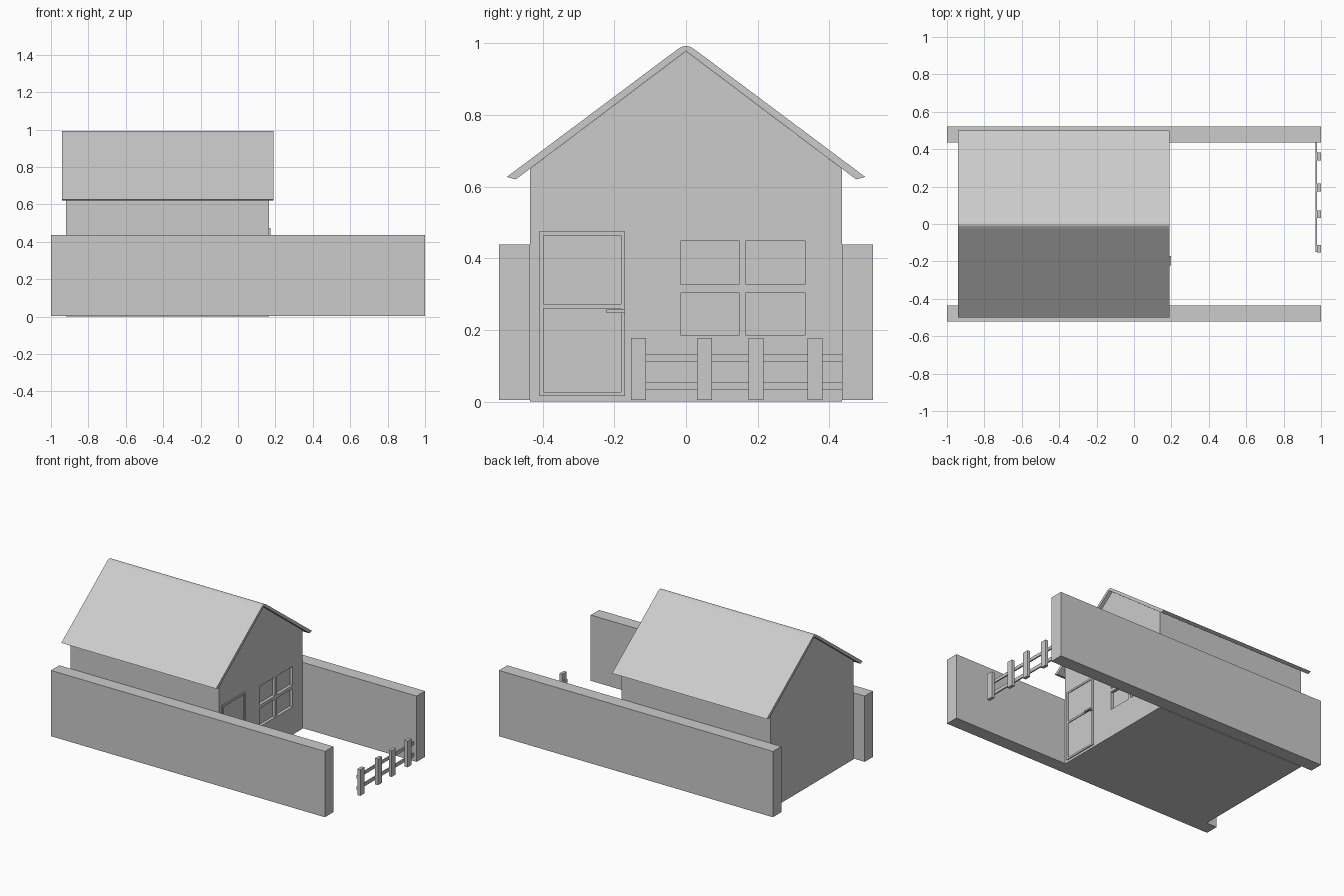
import bpy, bmesh

if "Cube" in bpy.data.objects:
    bpy.data.objects.remove(bpy.data.objects["Cube"])


def mesh_object(name, bm):
    bmesh.ops.recalc_face_normals(bm, faces=bm.faces)
    me = bpy.data.meshes.new(name)
    bm.to_mesh(me)
    bm.free()
    ob = bpy.data.objects.new(name, me)
    bpy.context.collection.objects.link(ob)
    return ob


def boxes(name, specs):
    """One object from boxes given as (x range, y range, z range)."""
    bm = bmesh.new()
    for spec in specs:
        verts = bmesh.ops.create_cube(bm, size=1)["verts"]
        for v in verts:
            v.co = [lo + (c + 0.5) * (hi - lo) for c, (lo, hi) in zip(v.co, spec)]
    return mesh_object(name, bm)


def extrude_profile(name, half, x0, x1):
    """Mirror a half profile of (y, z) points about y = 0 and extrude along x."""
    pts = half + [(-y, z) for y, z in reversed(half) if y > 0]
    bm = bmesh.new()
    face = bm.faces.new([bm.verts.new((x0, y, z)) for y, z in pts])
    ext = bmesh.ops.extrude_face_region(bm, geom=[face])["geom"]
    moved = [g for g in ext if isinstance(g, bmesh.types.BMVert)]
    bmesh.ops.translate(bm, verts=moved, vec=(x1 - x0, 0, 0))
    return mesh_object(name, bm)


FRONT = 0.167  # x of the gable wall with door and window

# House body with gable ends
house = extrude_profile("house_body", [(0.435, 0), (0.435, 0.65), (0, 0.978)], -0.92, FRONT)

# Window panes sunk into the gable wall
panes = [((FRONT - 0.02, FRONT + 0.05), y, z)
         for y in ((-0.014, 0.148), (0.167, 0.332))
         for z in ((0.184, 0.304), (0.326, 0.45))]
cutter = boxes("window_cutter", panes)
cutter.hide_render = True
cutter.hide_viewport = True
cut = house.modifiers.new("window_panes", "BOOLEAN")
cut.operation = "DIFFERENCE"
cut.solver = "EXACT"
cut.object = cutter

# Roof: folded slab with a softened ridge; the slab wraps around over the body
roof_out = [(0.475, 0.62), (0.5, 0.627), (0.025, 0.982), (0.012, 0.99), (0, 0.993)]
roof_in = [(-0.475, 0.62), (0, 0.9785)]
extrude_profile("roof", roof_out, -0.94, 0.19)
roof = bpy.data.objects["roof"]
bpy.data.objects.remove(roof)
bm = bmesh.new()
pts = roof_out + [(-y, z) for y, z in reversed(roof_out) if y > 0] + roof_in[1:]
face = bm.faces.new([bm.verts.new((-0.94, y, z)) for y, z in pts])
ext = bmesh.ops.extrude_face_region(bm, geom=[face])["geom"]
bmesh.ops.translate(bm, verts=[g for g in ext if isinstance(g, bmesh.types.BMVert)],
                    vec=(1.13, 0, 0))
mesh_object("roof", bm)

# Door: thin slab with raised stiles and rails framing two panels
y0, y1, z0, z1, w = -0.41, -0.17, 0.015, 0.475, 0.012
face_x = (FRONT - 0.005, FRONT + 0.007)
boxes("door_panel", [((FRONT - 0.005, FRONT + 0.002), (y0, y1), (z0, z1))])
boxes("door_frame",
      [(face_x, y, (z0, z1)) for y in ((y0, y0 + w), (y1 - w, y1))]
      + [(face_x, (y0 + w, y1 - w), (z, z + w)) for z in (z0, 0.26, z1 - w)])

# Door handle: stem and lever
boxes("door_handle", [((FRONT, 0.188), (-0.186, -0.174), (0.247, 0.257)),
                      ((0.188, 0.198), (-0.222, -0.17), (0.247, 0.257))])

# Boundary walls on both sides
for name, y in (("front_wall", (-0.522, -0.435)), ("back_wall", (0.435, 0.522))):
    boxes(name, [((-1, 1), y, (0.004, 0.438))])

# Fence: four posts on two rails
for i, y in enumerate((-0.132, 0.052, 0.195, 0.36)):
    boxes(f"fence_post_{i + 1}", [((0.979, 1.0), (y - 0.021, y + 0.021), (0.004, 0.177))])
for name, z in (("lower_rail", (0.033, 0.055)), ("upper_rail", (0.111, 0.131))):
    boxes(f"fence_{name}", [((0.97, 0.979), (-0.15, 0.435), z)])
